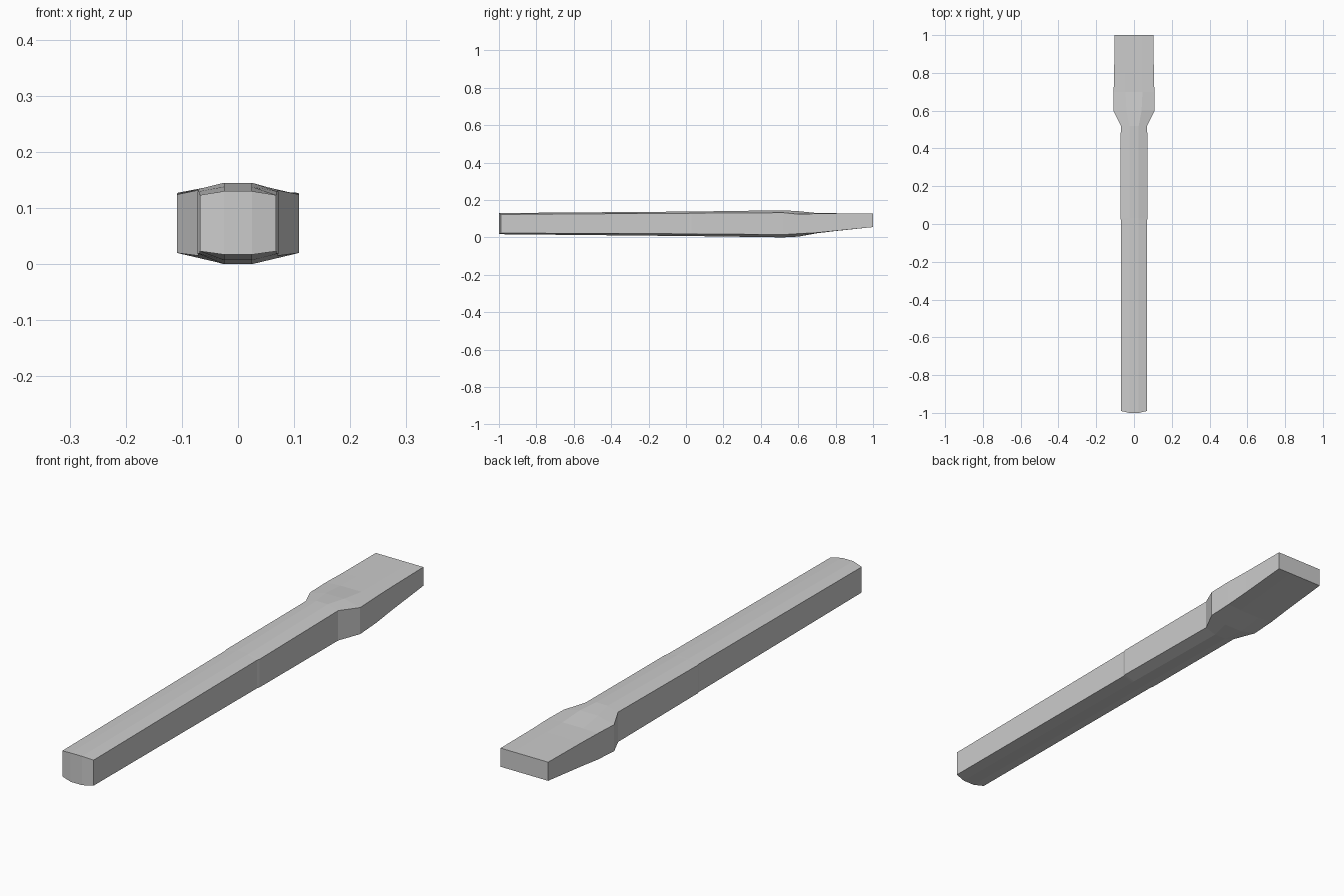
import bpy, bmesh

if "Cube" in bpy.data.objects:
    bpy.data.objects.remove(bpy.data.objects["Cube"])

# Stations along the length:
# y, half width, crown half width, side bottom, crown bottom, crown top, side top, end bow
STATIONS = [
    (-1.00, 0.068, 0.025, 0.023, 0.017, 0.130, 0.123, 0.010),
    (0.02, 0.069, 0.025, 0.019, 0.007, 0.138, 0.129, 0),
    (0.03, 0.072, 0.025, 0.019, 0.007, 0.138, 0.129, 0),
    (0.52, 0.070, 0.025, 0.015, 0.000, 0.145, 0.132, 0),
    (0.60, 0.109, 0.040, 0.020, 0.004, 0.140, 0.124, 0),
    (0.70, 0.108, 0.045, 0.025, 0.022, 0.130, 0.127, 0),
    (0.80, 0.105, 0.045, 0.035, 0.034, 0.129, 0.127, 0),
    (1.00, 0.103, 0.045, 0.055, 0.055, 0.128, 0.128, 0),
]


def ring(bm, y, w, c, sb, cb, ct, st, bow):
    """Eight-sided section with slightly crowned top and bottom."""
    pts = [(-w, sb), (-c, cb), (c, cb), (w, sb),
           (w, st), (c, ct), (-c, ct), (-w, st)]
    return [bm.verts.new((x, y + (bow if abs(x) == w else 0), z)) for x, z in pts]


# One continuous bar: long handle, flared shoulder and tapered flat head
bm = bmesh.new()
rings = [ring(bm, *s) for s in STATIONS]
for a, b in zip(rings, rings[1:]):
    for i in range(8):
        j = (i + 1) % 8
        bm.faces.new((a[i], a[j], b[j], b[i]))

# End caps as three vertical strips, so the bowed end stays faceted
for r in (rings[0], rings[-1]):
    for i in range(3):
        bm.faces.new((r[i], r[i + 1], r[6 - i], r[7 - i]))

bmesh.ops.recalc_face_normals(bm, faces=bm.faces)
mesh = bpy.data.meshes.new("flared_bar")
bm.to_mesh(mesh)
bm.free()
bpy.context.collection.objects.link(bpy.data.objects.new("flared_bar", mesh))
